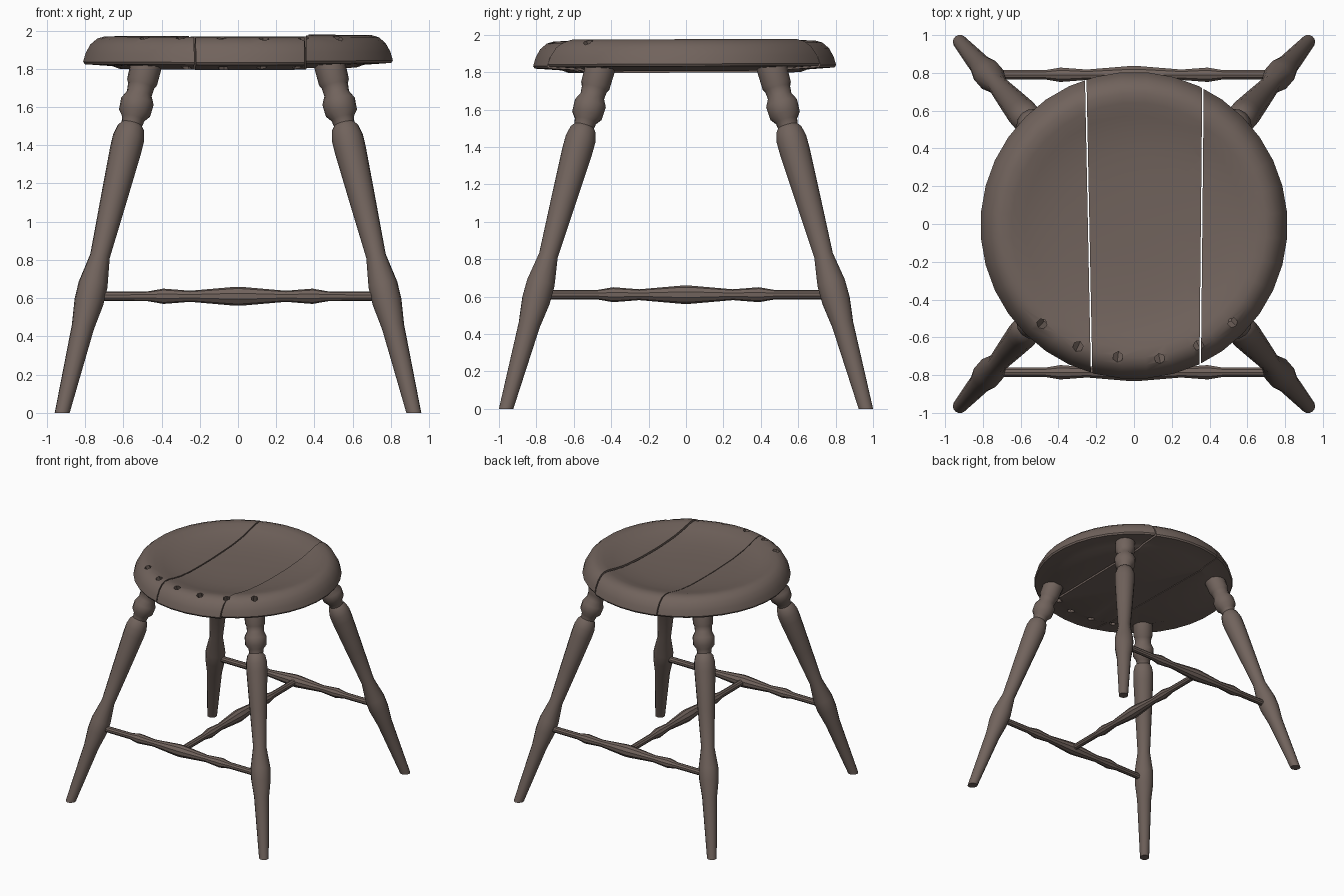
import bpy, bmesh, math
from mathutils import Vector, Matrix

if "Cube" in bpy.data.objects:
    bpy.data.objects.remove(bpy.data.objects["Cube"])

wood = bpy.data.materials.new("brown wood")
wood.use_nodes = True
wood.diffuse_color = (0.165, 0.125, 0.108, 1)
wood.node_tree.nodes["Principled BSDF"].inputs["Base Color"].default_value = wood.diffuse_color


def lathe(profile, sides):
    """Turned solid around z from (radius, height) pairs, capped at both ends."""
    bm = bmesh.new()
    rings = []
    for r, h in profile:
        rings.append([bm.verts.new((r * math.cos(a), r * math.sin(a), h))
                      for a in (math.tau * (i + 0.5) / sides for i in range(sides))])
    for low, high in zip(rings, rings[1:]):
        for i in range(sides):
            j = (i + 1) % sides
            bm.faces.new((low[i], low[j], high[j], high[i]))
    bm.faces.new(rings[0][::-1])
    bm.faces.new(rings[-1])
    bmesh.ops.recalc_face_normals(bm, faces=bm.faces)
    return bm


def cut(bm, point, normal):
    """Remove everything on the normal's side and close the cut."""
    geom = bm.verts[:] + bm.edges[:] + bm.faces[:]
    res = bmesh.ops.bisect_plane(bm, geom=geom, plane_co=point, plane_no=normal, clear_outer=True)
    edges = [e for e in res["geom_cut"] if isinstance(e, bmesh.types.BMEdge)]
    bmesh.ops.holes_fill(bm, edges=edges, sides=0)
    bmesh.ops.recalc_face_normals(bm, faces=bm.faces)


def finish(bm, name):
    mesh = bpy.data.meshes.new(name)
    bm.to_mesh(mesh)
    bm.free()
    mesh.materials.append(wood)
    ob = bpy.data.objects.new(name, mesh)
    bpy.context.collection.objects.link(ob)
    return ob


def smooth(ob, angle=35):
    bpy.ops.object.select_all(action='DESELECT')
    ob.select_set(True)
    bpy.context.view_layer.objects.active = ob
    bpy.ops.object.shade_smooth_by_angle(angle=math.radians(angle))


def turned(name, profile, start, end, sides):
    """Turned part whose profile heights run from start towards end."""
    axis = Vector(end) - Vector(start)
    bm = lathe(profile, sides)
    bm.transform(Matrix.Translation(start) @ axis.to_track_quat('Z', 'Y').to_matrix().to_4x4())
    return bm


# Splayed legs: heights are vertical and get stretched along the leaning axis
leg_profile = [(0.036, -0.08), (0.038, 0), (0.059, 0.45), (0.077, 0.58), (0.077, 0.67),
               (0.052, 0.82), (0.068, 1.1), (0.083, 1.38), (0.083, 1.44), (0.071, 1.49),
               (0.055, 1.51), (0.06, 1.54), (0.084, 1.57), (0.087, 1.63), (0.066, 1.67),
               (0.07, 1.71), (0.08, 1.73), (0.083, 1.83)]
for sx, side in ((1, "left"), (-1, "right")):
    for sy, place in ((-1, "front"), (1, "back")):
        foot = Vector((sx * 0.92, sy * 0.962, 0))
        top = Vector((sx * 0.485, sy * 0.465, 1.8))
        stretch = (top - foot).length / top.z
        bm = turned("leg", [(r, h * stretch) for r, h in leg_profile], foot, top, 14)
        cut(bm, (0, 0, 0), (0, 0, -1))
        smooth(finish(bm, f"{place}_{side}_leg"))

# Stretchers: two across, one joining their middles
half = [(0.025, 0.76), (0.026, 0.47), (0.04, 0.39), (0.029, 0.25), (0.049, 0.02)]
rod = [(r, -h) for r, h in half] + half[::-1]
for name, centre, direction in (("front_stretcher", (0, -0.785, 0.61), (1, 0, 0)),
                                ("back_stretcher", (0, 0.79, 0.61), (1, 0, 0)),
                                ("middle_stretcher", (0, 0, 0.61), (0, 1, 0))):
    bm = turned(name, rod, Vector(centre), Vector(centre) + Vector(direction), 10)
    smooth(finish(bm, name))

# Hole cutters along the front rim, leaning outward at the top
drill = bmesh.new()
for x, y in ((-0.485, -0.525), (-0.295, -0.645), (-0.085, -0.7),
             (0.135, -0.71), (0.34, -0.64), (0.52, -0.52)):
    mouth = Vector((x, y, 1.95))
    lean = Vector((x, y, 0)).normalized() * 0.4 + Vector((0, 0, 1))
    part = turned("hole", [(0.028, -0.3), (0.028, 0.2)], mouth, mouth + lean, 6)
    temp = bpy.data.meshes.new("hole")
    part.to_mesh(temp)
    part.free()
    drill.from_mesh(temp)
    bpy.data.meshes.remove(temp)
cutter = finish(drill, "hole_cutter")
cutter.hide_render = True

# Dished round seat, split into three planks with narrow gaps
seat_profile = [(0.1, 1.797), (0.62, 1.797), (0.66, 1.812), (0.805, 1.822), (0.813, 1.835),
                (0.8, 1.88), (0.775, 1.925), (0.74, 1.955), (0.7, 1.967), (0.65, 1.962),
                (0.58, 1.943), (0.5, 1.925), (0.38, 1.91), (0.22, 1.902), (0.08, 1.9)]
left_gap = (Vector((-0.24, 0, 0)), Vector((1, 0.02, 0)))
right_gap = (Vector((0.358, 0, 0)), Vector((1, -0.01, 0)))
gap = Vector((0.004, 0, 0))
planks = (("right_seat_plank", None, left_gap, 0.002),
          ("middle_seat_plank", left_gap, right_gap, 0),
          ("left_seat_plank", right_gap, None, 0.009))
for name, low, high, lift in planks:
    bm = lathe(seat_profile, 36)
    if low:
        cut(bm, low[0] + gap, -low[1])
    if high:
        cut(bm, high[0] - gap, high[1])
    bm.transform(Matrix.Translation((0, 0, lift)) @ Matrix.Rotation(0.004, 4, 'X'))
    ob = finish(bm, name)
    mod = ob.modifiers.new("holes", 'BOOLEAN')
    mod.operation, mod.solver, mod.object = 'DIFFERENCE', 'EXACT', cutter
    bpy.context.view_layer.objects.active = ob
    bpy.ops.object.modifier_apply(modifier=mod.name)
    smooth(ob)
bpy.data.objects.remove(cutter)
